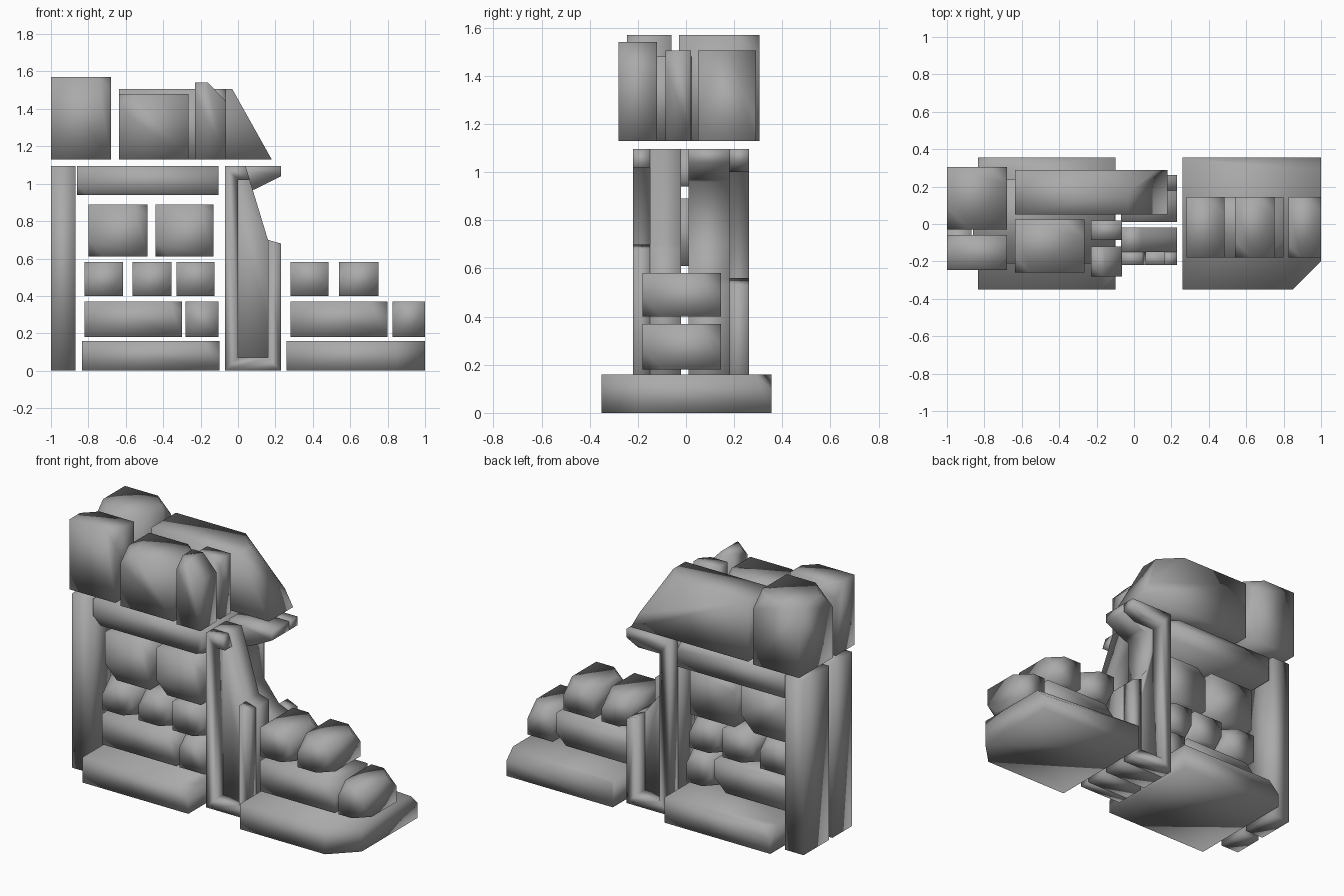
import bpy, bmesh, random
from mathutils import Vector

random.seed(4)
cube = bpy.data.objects.get("Cube")
if cube:
    bpy.data.objects.remove(cube, do_unlink=True)

stone = bpy.data.materials.new("grey_stone")
stone.use_nodes = True
GREY = (0.4, 0.4, 0.4, 1)
stone.diffuse_color = GREY
stone.node_tree.nodes["Principled BSDF"].inputs["Base Color"].default_value = GREY


def extrude_profile(bm, profile, y0, y1):
    """Extrude an (x, z) outline from y0 to y1."""
    face = bm.faces.new([bm.verts.new((x, y0, z)) for x, z in profile])
    moved = bmesh.ops.extrude_face_region(bm, geom=[face])["geom"]
    verts = [v for v in moved if isinstance(v, bmesh.types.BMVert)]
    bmesh.ops.translate(bm, verts=verts, vec=(0, y1 - y0, 0))


def cut(bm, point, normal):
    """Knock off everything beyond a plane and cap the break."""
    geom = bm.verts[:] + bm.edges[:] + bm.faces[:]
    res = bmesh.ops.bisect_plane(bm, geom=geom, plane_co=point,
                                 plane_no=normal, clear_outer=True)
    edges = [e for e in res["geom_cut"] if isinstance(e, bmesh.types.BMEdge)]
    if edges:
        bmesh.ops.contextual_create(bm, geom=edges)


def finish(bm, name):
    bmesh.ops.recalc_face_normals(bm, faces=bm.faces)
    for f in bm.faces:
        f.smooth = True
    mesh = bpy.data.meshes.new(name)
    bm.to_mesh(mesh)
    bm.free()
    mesh.materials.append(stone)
    obj = bpy.data.objects.new(name, mesh)
    bpy.context.collection.objects.link(obj)


def prism(name, layers, cuts=()):
    bm = bmesh.new()
    for profile, y0, y1 in layers:
        extrude_profile(bm, profile, y0, y1)
    bmesh.ops.recalc_face_normals(bm, faces=bm.faces)
    for point, normal in cuts:
        cut(bm, Vector(point), Vector(normal).normalized())
    finish(bm, name)


def block(name, x, y, z, corners=()):
    """Box from ranges; corners lists (sx, sy, sz, size) to knock off."""
    cuts = []
    for sx, sy, sz, size in corners:
        signs = (sx, sy, sz)
        tip = Vector([r[1] if s > 0 else r[0] for r, s in zip((x, y, z), signs)])
        axis = next(i for i in range(3) if signs[i])
        tip[axis] -= signs[axis] * size
        cuts.append((tip, signs))
    outline = [(x[0], z[0]), (x[1], z[0]), (x[1], z[1]), (x[0], z[1])]
    prism(name, [(outline, *y)], cuts)


def chips(size):
    """Chip alternate corners, so that each outline stays square."""
    p = random.choice((-1, 1))
    corners = [(1, p, 1), (-1, -p, 1), (1, -p, -1), (-1, p, -1)]
    keep = random.sample(corners, 3)
    return [(*c, size * random.uniform(0.7, 1.2)) for c in keep]


# Foundation slabs
DEPTH = (-0.35, 0.355)
block("left_foundation", (-0.835, -0.1), DEPTH, (0, 0.16),
      [(1, -1, 1, 0.08), (-1, 1, 1, 0.07)])
prism("right_foundation",
      [([(0.26, 0), (1, 0), (1, 0.16), (0.26, 0.16)], *DEPTH)],
      [((1, -0.2, 0), (1, -1, 0)), ((1, 0.29, 0.16), (0.08, 1, 1))])

# Rubble stones filling both bays
ROWS = [
    (0.18, 0.37, [(-0.82, -0.30), (-0.28, -0.105), (0.28, 0.80), (0.825, 1.0)]),
    (0.40, 0.58, [(-0.82, -0.615), (-0.565, -0.355), (-0.33, -0.125),
                  (0.28, 0.485), (0.54, 0.75)]),
    (0.61, 0.89, [(-0.8, -0.485), (-0.44, -0.13)]),
]
for row, (z0, z1, spans) in enumerate(ROWS):
    for i, span in enumerate(spans):
        block(f"wall_stone_{row + 1}_{i + 1}", span, (-0.18, 0.145), (z0, z1),
              chips(0.085))

# Outer posts and lintel
block("outer_post_front", (-1, -0.87), (-0.22, -0.025), (0, 1.095))
block("outer_post_back", (-1, -0.87), (0.01, 0.26), (0, 1.095))
block("lintel", (-0.86, -0.105), (-0.21, 0.24), (0.94, 1.095),
      [(1, 1, 1, 0.05), (-1, -1, -1, 0.05), (1, -1, -1, 0.04)])

# Broken front pillar: panel with a raised border
top = [(0.04, 1.095), (-0.07, 1.095)]
foot = [(-0.07, 0), (0.23, 0), (0.23, 0.68), (0.16, 0.70)]
prism("broken_pillar_front", [
    (foot + top, -0.15, -0.02),
    (foot + [(0.16, 0.07), (0, 0.07), (0, 1.02), (0.063, 1.02)] + top,
     -0.22, -0.15)])

# Broken back pillar, which keeps its cap
cap = [(0.23, 1.04), (0.23, 1.095), (-0.07, 1.095)]
foot = [(-0.07, 0), (0.23, 0), (0.23, 0.53), (0.16, 0.56)]
prism("broken_pillar_back", [
    (foot + [(0.05, 0.70), (0.05, 0.96), (0.09, 0.97)] + cap, 0.01, 0.18),
    (foot + [(0.16, 0.07), (0, 0.07), (0, 1.0), (0.15, 1.0)] + cap,
     0.18, 0.262)])

# Upper course
block("upper_corner_back", (-1, -0.68), (-0.03, 0.305), (1.13, 1.57),
      [(-1, -1, 1, 0.12), (1, 1, 1, 0.09)])
block("upper_corner_front", (-1, -0.68), (-0.245, -0.06), (1.13, 1.57),
      [(1, -1, 1, 0.07), (-1, 1, 1, 0.08)])
block("upper_block_front", (-0.635, -0.265), (-0.26, 0.025), (1.13, 1.48),
      [(-1, -1, 1, 0.08), (1, 1, 1, 0.1)])
prism("upper_shard_front",
      [([(-0.23, 1.13), (-0.065, 1.13), (-0.065, 1.44), (-0.16, 1.54),
         (-0.23, 1.54)], -0.28, -0.12)],
      [((-0.23, -0.28, 1.48), (-1, -1, 1))])
block("upper_shard_middle", (-0.23, -0.065), (-0.085, 0.02), (1.13, 1.505),
      [(1, -1, 1, 0.05)])
prism("upper_block_back",
      [([(-0.635, 1.13), (0.18, 1.13), (-0.03, 1.505), (-0.635, 1.505)],
        0.05, 0.29)],
      [((-0.15, 0.29, 1.505), (1, 1, 1))])
